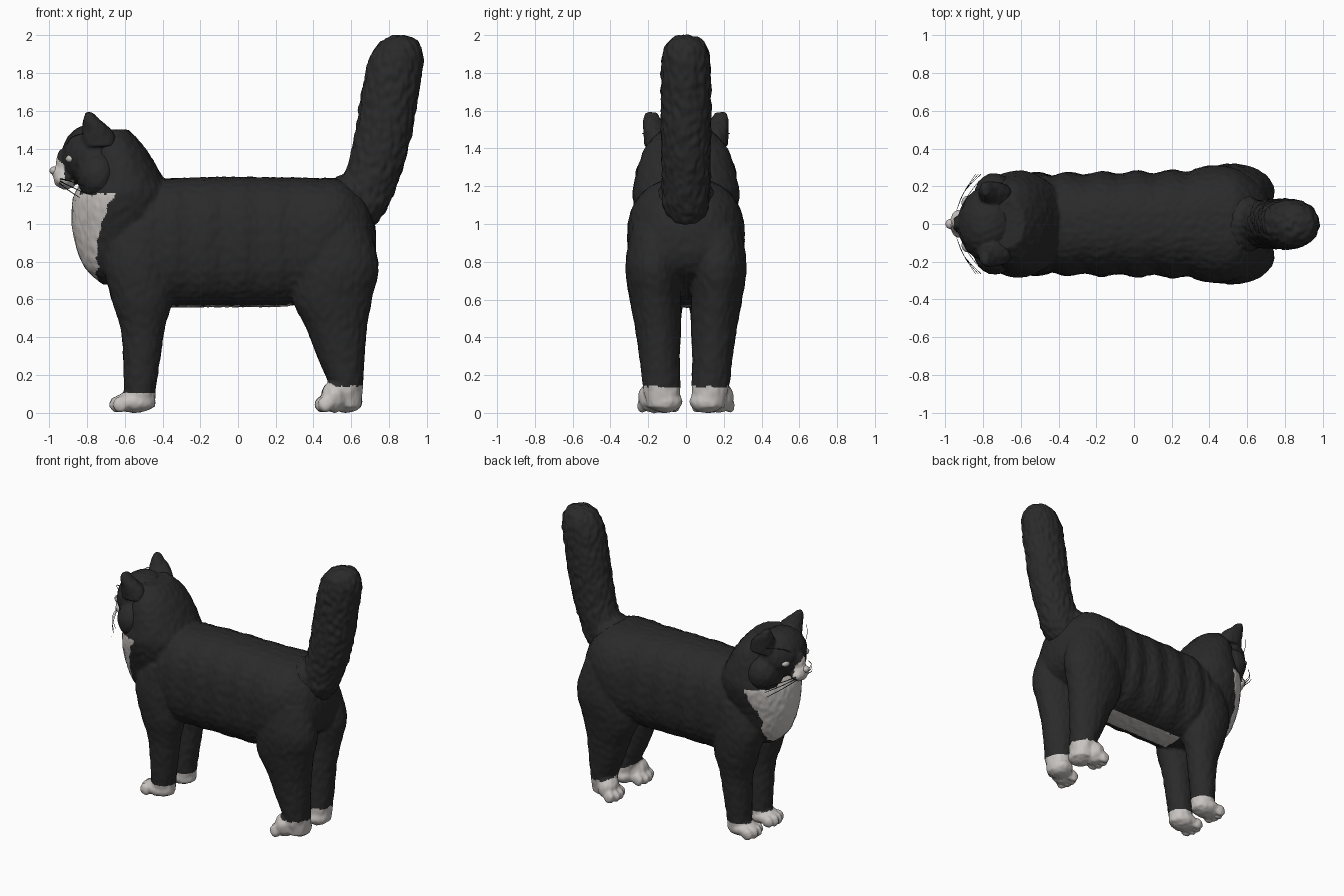
import bpy, bmesh, math
from mathutils import Vector, Matrix, noise


def material(name, rgb):
    m = bpy.data.materials.new(name)
    m.diffuse_color = (*rgb, 1)
    return m


BLACK = material("black_fur", (0.023, 0.023, 0.024))
WHITE = material("white_fur", (0.58, 0.55, 0.53))
EYE = material("pale_eye", (0.50, 0.50, 0.46))
NOSE = material("pale_nose", (0.56, 0.51, 0.49))


def catmull(rows, n=8):
    """Smoothly resample a list of equal-length rows."""
    out = []
    for i in range(len(rows) - 1):
        a, b, c, d = (rows[max(0, min(len(rows) - 1, i + k))] for k in (-1, 0, 1, 2))
        for s in range(n):
            t = s / n
            out.append([0.5 * (2 * q + (r - p) * t + (2 * p - 5 * q + 4 * r - u) * t * t
                               + (3 * q - p - 3 * r + u) * t ** 3) for p, q, r, u in zip(a, b, c, d)])
    return out + [list(rows[-1])]


def loft(bm, rows, axis="z", power=2.0, ribs=0.0, side=1, seg=32):
    """Rows are x, y, z, radius in the xz plane, radius in y."""
    rings = []
    for x, y, z, r, ry in catmull(rows):
        if ribs and -0.45 < x < 0.32:
            ry *= 1 + ribs * math.cos(2 * math.pi * (x + 0.17) / 0.185)
        ring = []
        for k in range(seg):
            a = 2 * math.pi * k / seg
            c, s = math.cos(a), math.sin(a)
            u = math.copysign(abs(c) ** (2 / power), c) * max(r, 0.002)
            v = math.copysign(abs(s) ** (2 / power), s) * max(ry, 0.002)
            p = (x + u, side * (y + v), z) if axis == "z" else (x, side * (y + v), z + u)
            ring.append(bm.verts.new(p))
        rings.append(ring)
    faces = [bm.faces.new((p[k], p[(k + 1) % seg], q[(k + 1) % seg], q[k]))
             for p, q in zip(rings, rings[1:]) for k in range(seg)]
    faces += [bm.faces.new(rings[0]), bm.faces.new(rings[-1])]
    bmesh.ops.recalc_face_normals(bm, faces=faces)


def ball(bm, centre, radii):
    m = Matrix.Translation(centre) @ Matrix.Diagonal((*radii, 1))
    bmesh.ops.create_uvsphere(bm, u_segments=24, v_segments=14, radius=1, matrix=m)


def finish(name, bm, mats):
    me = bpy.data.meshes.new(name)
    bm.to_mesh(me)
    bm.free()
    for m in mats:
        me.materials.append(m)
    ob = bpy.data.objects.new(name, me)
    bpy.context.collection.objects.link(ob)
    for p in me.polygons:
        p.use_smooth = True
    return ob


def fuse(name, bm, voxel, fur, white_rule=None):
    """Merge overlapping solids, ruffle the fur and colour faces by rule."""
    ob = finish(name, bm, [BLACK, WHITE])
    rm = ob.modifiers.new("merge", "REMESH")
    rm.mode, rm.voxel_size = "VOXEL", voxel
    sm = ob.modifiers.new("soften", "SMOOTH")
    sm.iterations, sm.factor = 5, 0.5
    dg = bpy.context.evaluated_depsgraph_get()
    me = bpy.data.meshes.new_from_object(ob.evaluated_get(dg))
    ob.modifiers.clear()
    ob.data = me
    me.materials.clear()
    me.materials.append(BLACK)
    me.materials.append(WHITE)
    moves = [v.normal * fur * noise.noise(Vector((v.co.x * 38, v.co.y * 38, v.co.z * 22))) for v in me.vertices]
    for v, d in zip(me.vertices, moves):
        v.co += d
    for p in me.polygons:
        p.use_smooth = True
        p.material_index = int(bool(white_rule and white_rule(p.center, p.normal)))
    return ob


# Body: torso, ruffed neck and chest, legs and paws
bm = bmesh.new()
loft(bm, [(-0.64, 0, 0.94, 0.2, 0.16), (-0.5, 0, 0.9, 0.32, 0.25), (-0.36, 0, 0.9, 0.342, 0.268),
          (-0.05, 0, 0.905, 0.345, 0.275), (0.25, 0, 0.905, 0.342, 0.283), (0.42, 0, 0.925, 0.318, 0.312),
          (0.55, 0, 0.95, 0.285, 0.29), (0.66, 0, 0.94, 0.21, 0.22), (0.71, 0, 0.92, 0.13, 0.15),
          (0.73, 0, 0.91, 0.06, 0.06)], axis="x", power=2.4, ribs=0.035)
loft(bm, [(-0.67, 0, 0.68, 0.05, 0.06), (-0.67, 0, 0.78, 0.15, 0.16), (-0.635, 0, 0.95, 0.24, 0.23),
          (-0.615, 0, 1.13, 0.262, 0.282), (-0.61, 0, 1.25, 0.21, 0.268), (-0.64, 0, 1.4, 0.15, 0.22),
          (-0.67, 0, 1.5, 0.09, 0.13)])
for s in (1, -1):
    # front leg and paw
    loft(bm, [(-0.5, 0.13, 1.0, 0.17, 0.12), (-0.53, 0.14, 0.8, 0.182, 0.135), (-0.51, 0.14, 0.6, 0.16, 0.125),
              (-0.505, 0.133, 0.45, 0.118, 0.102), (-0.51, 0.127, 0.3, 0.1, 0.092),
              (-0.52, 0.12, 0.12, 0.084, 0.084), (-0.52, 0.12, 0.03, 0.08, 0.075)], side=s)
    ball(bm, (-0.55, s * 0.12, 0.056), (0.115, 0.088, 0.056))
    # hind leg and paw
    loft(bm, [(0.5, 0.15, 1.0, 0.19, 0.14), (0.52, 0.17, 0.78, 0.225, 0.15), (0.5, 0.162, 0.6, 0.21, 0.136),
              (0.522, 0.148, 0.45, 0.162, 0.122), (0.545, 0.14, 0.3, 0.127, 0.108),
              (0.572, 0.13, 0.15, 0.09, 0.1), (0.575, 0.12, 0.03, 0.08, 0.085)], side=s)
    ball(bm, (0.575, s * 0.11, 0.06), (0.085, 0.092, 0.06))
    ball(bm, (0.51, s * 0.17, 0.085), (0.07, 0.082, 0.085))
    for k in range(4):
        bend = 0.018 * abs(k - 1.5)
        ball(bm, (-0.65 + bend, s * (0.057 + 0.042 * k), 0.043), (0.042, 0.027, 0.043))
        ball(bm, (0.438 + bend, s * (0.105 + 0.042 * k), 0.043), (0.042, 0.027, 0.043))


def body_white(c, n):
    wob = 0.02 * noise.noise(c * 22)
    paw = c.z < (0.105 if c.x < 0 else 0.14 + max(0, 0.52 - c.x) * 0.5) + wob * 0.3
    bib = 0.66 < c.z < 1.16 + wob and c.x < -0.745 + max(0, c.z - 0.95) * 0.42 + wob
    belly = -0.35 < c.x < 0.28 and 0.5 < c.z < 0.64 and n.z < -0.6 and abs(c.y) < 0.08
    return paw or bib or belly or (c.x < -0.76 and 1.1 < c.z < 1.25 and abs(c.y) < 0.12)


fuse("body", bm, 0.01, 0.004, body_white)

# Tail
bm = bmesh.new()
loft(bm, [(0.69, 0, 1.0, 0.04, 0.07), (0.68, 0, 1.08, 0.11, 0.118), (0.69, 0, 1.2, 0.15, 0.127),
          (0.735, 0, 1.32, 0.148, 0.13), (0.775, 0, 1.5, 0.152, 0.132), (0.807, 0, 1.7, 0.152, 0.133),
          (0.835, 0, 1.85, 0.147, 0.13), (0.852, 0, 1.94, 0.12, 0.11), (0.86, 0, 1.985, 0.07, 0.07),
          (0.86, 0, 2.0, 0.02, 0.02)])
# root blending into the rump
ball(bm, (0.58, 0, 1.13), (0.13, 0.16, 0.13))
fuse("tail", bm, 0.01, 0.009)

# Head with cheeks, muzzle and ears
bm = bmesh.new()
ball(bm, (-0.77, 0, 1.36), (0.165, 0.2, 0.172))
ball(bm, (-0.925, 0, 1.32), (0.04, 0.045, 0.08))
ball(bm, (-0.915, 0, 1.25), (0.065, 0.06, 0.068))
ball(bm, (-0.945, 0, 1.275), (0.045, 0.035, 0.035))
for s in (1, -1):
    ball(bm, (-0.74, s * 0.125, 1.255), (0.115, 0.145, 0.135))
    ball(bm, (-0.925, s * 0.032, 1.24), (0.045, 0.042, 0.038))
    loft(bm, [(-0.73, 0.14, 1.41, 0.1, 0.08), (-0.745, 0.16, 1.49, 0.08, 0.066),
              (-0.775, 0.178, 1.55, 0.045, 0.048), (-0.79, 0.185, 1.592, 0.018, 0.03)], side=s)
fuse("head", bm, 0.008, 0.004,
     lambda c, n: (c.x < -0.92 and c.z < 1.37 - abs(c.y)) or (c.x < -0.87 and c.z < 1.23 and abs(c.y) < 0.09))

# Nose
bm = bmesh.new()
ball(bm, (-0.975, 0, 1.283), (0.024, 0.026, 0.022))
finish("nose", bm, [NOSE])

for s, label in ((1, "left"), (-1, "right")):
    # Eyes
    bm = bmesh.new()
    ball(bm, (-0.888, s * 0.112, 1.345), (0.026, 0.036, 0.022))
    finish("eye_" + label, bm, [EYE])

    # Whiskers
    bm = bmesh.new()
    for k in range(3):
        loft(bm, [(-0.945, 0.06, 1.24 - 0.012 * k, 0.003, 0.003), (-0.9, 0.17, 1.23 - 0.025 * k, 0.003, 0.003),
                  (-0.81 - 0.015 * k, 0.265, 1.2 - 0.03 * k, 0.002, 0.002)], axis="x", side=s, seg=6)
    loft(bm, [(-0.91, 0.08, 1.42, 0.003, 0.003), (-0.88, 0.15, 1.46, 0.003, 0.003),
              (-0.82, 0.23, 1.48, 0.002, 0.002)], axis="x", side=s, seg=6)
    finish("whiskers_" + label, bm, [BLACK])
